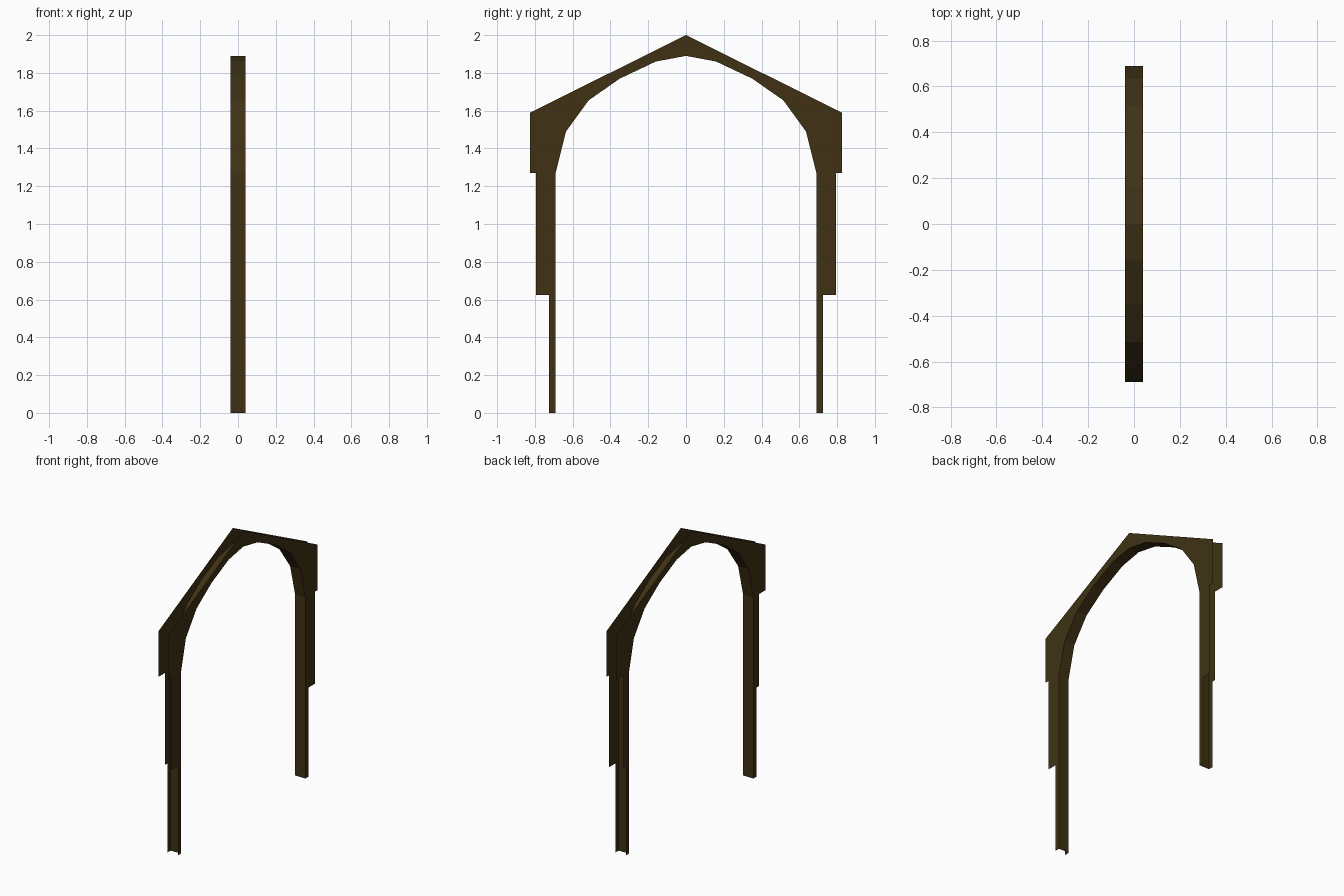
import bpy, bmesh

if "Cube" in bpy.data.objects:
    bpy.data.objects.remove(bpy.data.objects["Cube"])

HALF_W = 0.04                      # half depth of the channel section
INNER = 0.69                       # inner face of the legs
EAVE_Y, EAVE_Z, APEX_Z = 0.825, 1.59, 2.0
SPRING_Z, STEP_Z = 1.27, 0.625
LEG_Y = 0.725

# inner arch curve, spring point to crown (y, z)
ARCH = [(INNER, SPRING_Z), (0.635, 1.49), (0.515, 1.655),
        (0.35, 1.77), (0.16, 1.86), (0.0, 1.89)]

mat = bpy.data.materials.new("dark_bronze")
mat.diffuse_color = (0.05, 0.031, 0.007, 1)
mat.use_nodes = True
mat.node_tree.nodes["Principled BSDF"].inputs["Base Color"].default_value = mat.diffuse_color


def roof(y):
    return APEX_Z - (APEX_Z - EAVE_Z) * y / EAVE_Y


def make(name, quads, want=None):
    """Flat sheet object from quads."""
    bm = bmesh.new()
    for q in quads:
        f = bm.faces.new([bm.verts.new(p) for p in q])
        f.normal_update()
        if want and f.normal.x * want < 0:
            f.normal_flip()
    bmesh.ops.remove_doubles(bm, verts=bm.verts, dist=1e-5)
    me = bpy.data.meshes.new(name)
    bm.to_mesh(me)
    bm.free()
    me.materials.append(mat)
    ob = bpy.data.objects.new(name, me)
    bpy.context.collection.objects.link(ob)
    return ob


def plate(name, x, panel_y):
    """Gabled face sheet: legs, wider mid panels and arch spandrels."""
    # outer partner for every arch point
    outer = [(EAVE_Y, SPRING_Z), (EAVE_Y, EAVE_Z)]
    outer += [(y, roof(y)) for y, z in ARCH[2:]]
    flat = [[(INNER, 0), (LEG_Y, 0), (LEG_Y, STEP_Z), (INNER, STEP_Z)],
            [(INNER, STEP_Z), (panel_y, STEP_Z),
             (panel_y, SPRING_Z), (INNER, SPRING_Z)]]
    for i in range(len(ARCH) - 1):
        flat.append([ARCH[i], outer[i], outer[i + 1], ARCH[i + 1]])
    quads = [[(x, s * y, z) for y, z in q] for q in flat for s in (1, -1)]
    return make(name, quads, want=x)


# face sheets on both sides; the left one has narrower mid panels
plate("right_face_plate", HALF_W, 0.795)
plate("left_face_plate", -HALF_W, 0.75)

# inner lining strip running up one leg, over the arch and down the other
path = [(INNER, 0)] + ARCH
path += [(-y, z) for y, z in reversed(path[:-1])]
make("arch_lining", [[(-HALF_W, *a), (HALF_W, *a), (HALF_W, *b), (-HALF_W, *b)]
                     for a, b in zip(path, path[1:])])
